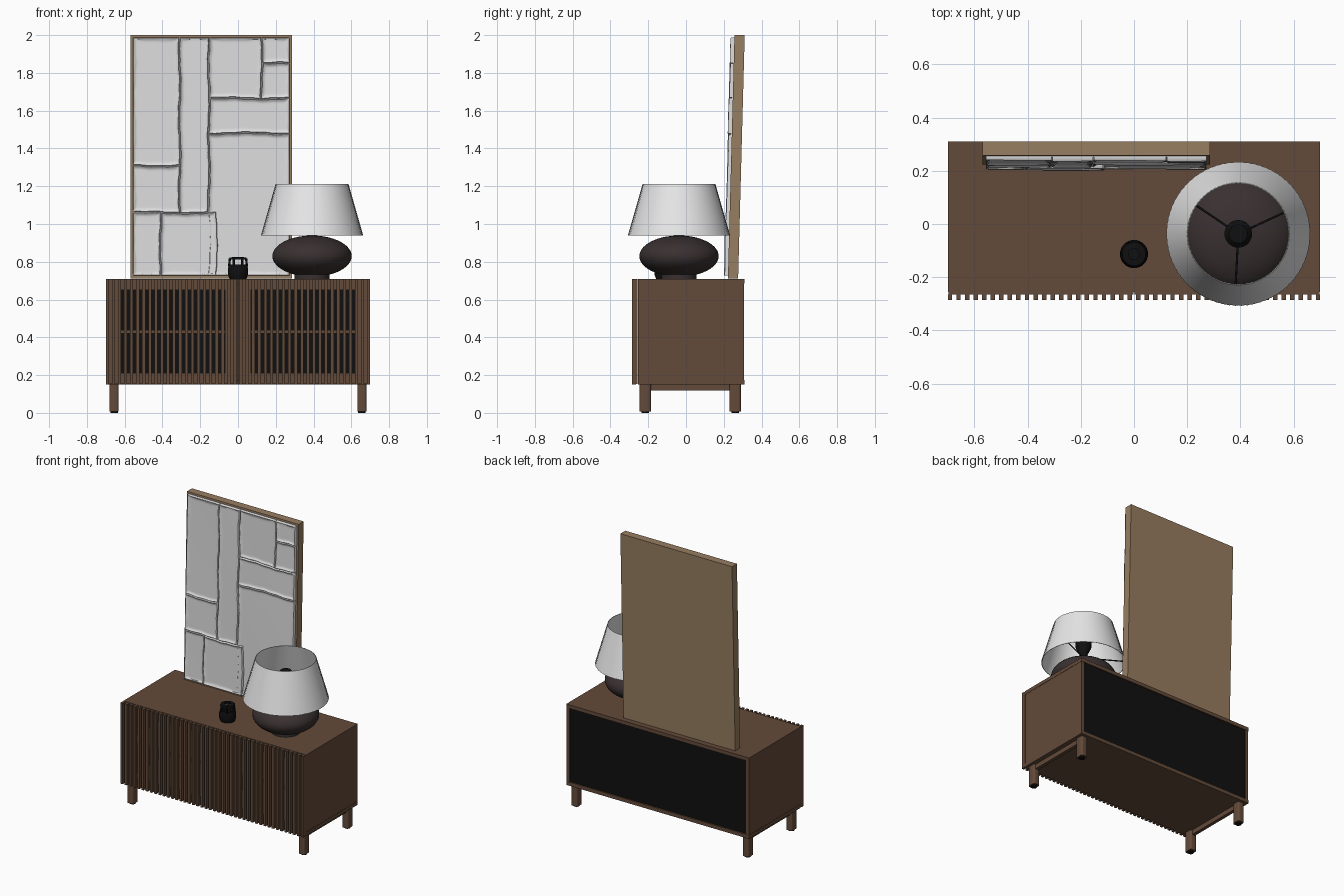
import bpy, bmesh, math
from mathutils import Vector, Matrix

if "Cube" in bpy.data.objects:
    bpy.data.objects.remove(bpy.data.objects["Cube"])

def mat(name, col):
    m = bpy.data.materials.new(name)
    m.diffuse_color = (*col, 1)
    m.use_nodes = True
    m.node_tree.nodes["Principled BSDF"].inputs["Base Color"].default_value = m.diffuse_color
    return m

WALNUT = mat("walnut", (0.125, 0.069, 0.042))
TAN = mat("tan_wood", (0.31, 0.205, 0.12))
BLACK = mat("black", (0.005, 0.005, 0.005))
CANVAS = mat("white_canvas", (0.72, 0.72, 0.72))
SHADE = mat("white_fabric", (0.80, 0.80, 0.80))
CLAY = mat("dark_clay", (0.042, 0.030, 0.030))

def finish(bm, name, material, smooth=None):
    bmesh.ops.recalc_face_normals(bm, faces=bm.faces)
    me = bpy.data.meshes.new(name)
    bm.to_mesh(me)
    bm.free()
    ob = bpy.data.objects.new(name, me)
    bpy.context.collection.objects.link(ob)
    me.materials.append(material)
    if smooth:
        bpy.ops.object.select_all(action='DESELECT')
        ob.select_set(True)
        bpy.context.view_layer.objects.active = ob
        bpy.ops.object.shade_smooth_by_angle(angle=math.radians(smooth))
    return ob

def add_box(bm, x0, x1, y0, y1, z0, z1):
    vs = bmesh.ops.create_cube(bm, size=1)['verts']
    for v in vs:
        v.co = Vector((x1 if v.co.x > 0 else x0, y1 if v.co.y > 0 else y0, z1 if v.co.z > 0 else z0))
    return vs

def boxes(name, material, items):
    bm = bmesh.new()
    for b in items:
        add_box(bm, *b)
    return finish(bm, name, material)

def lathe(name, material, profile, cx, cy, n=64, ripple=0.0, smooth=40):
    bm = bmesh.new()
    rings = []
    for r, z in profile:
        if r < 1e-5:
            rings.append([bm.verts.new((cx, cy, z))] * n)
            continue
        ring = []
        for i in range(n):
            a = 2 * math.pi * i / n
            rr = r + (ripple if i % 2 else -ripple)
            ring.append(bm.verts.new((cx + rr * math.cos(a), cy + rr * math.sin(a), z)))
        rings.append(ring)
    for a, b in zip(rings, rings[1:]):
        for i in range(n):
            j = (i + 1) % n
            vs = list(dict.fromkeys((a[i], a[j], b[j], b[i])))
            if len(vs) > 2:
                bm.faces.new(vs)
    return finish(bm, name, material, smooth)

def add_rod(bm, p, q, r, n=12):
    p, q = Vector(p), Vector(q)
    d = q - p
    m = Matrix.Translation((p + q) / 2) @ d.to_track_quat('Z', 'Y').to_matrix().to_4x4()
    bmesh.ops.create_cone(bm, cap_ends=True, segments=n, radius1=r, radius2=r, depth=d.length, matrix=m)

# --- Cabinet: carcass, shelf, back panel
boxes("cabinet_body", WALNUT, [
    (-0.70, 0.70, -0.255, 0.31, 0.685, 0.71), (-0.70, 0.70, -0.255, 0.31, 0.15, 0.175),
    (-0.698, -0.676, -0.253, 0.308, 0.175, 0.685), (0.676, 0.698, -0.253, 0.308, 0.175, 0.685)])
boxes("cabinet_shelf", WALNUT, [(-0.676, 0.676, -0.235, 0.29, 0.42, 0.44)])
boxes("cabinet_divider", WALNUT, [(-0.011, 0.011, -0.235, 0.29, 0.175, 0.685)])
boxes("back_panel", BLACK, [(-0.676, 0.676, 0.292, 0.302, 0.175, 0.685)])

# --- Doors: open frames behind the vertical slats
for s, side in ((-1, "left"), (1, "right")):
    items = []
    for x0, x1, z0, z1 in ((0.002, 0.07, 0.152, 0.708), (0.635, 0.698, 0.152, 0.708),
                           (0.07, 0.635, 0.152, 0.21), (0.07, 0.635, 0.65, 0.708)):
        items.append((min(s * x0, s * x1), max(s * x0, s * x1), -0.265, -0.2555, z0, z1))
    boxes(side + "_door_frame", WALNUT, items)
N, W = 44, 0.0165
pitch = (1.4 - W) / (N - 1)
boxes("front_slats", WALNUT, [(-0.7 + i * pitch, -0.7 + i * pitch + W, -0.286, -0.265, 0.15, 0.71)
                              for i in range(N)])

# --- Legs, feet and side rails
for s, side in ((-1, "left"), (1, "right")):
    x = s * 0.656
    for y, place in ((-0.216, "front"), (0.26, "back")):
        bm = bmesh.new()
        add_box(bm, x - 0.024, x + 0.024, y - 0.03, y + 0.03, 0.008, 0.15)
        edges = [e for e in bm.edges if abs(e.verts[0].co.z - e.verts[1].co.z) > 0.1]
        bmesh.ops.bevel(bm, geom=edges, offset=0.012, segments=4, affect='EDGES', profile=0.5)
        finish(bm, f"{place}_{side}_leg", WALNUT, 35)
        lathe(f"{place}_{side}_foot_pad", BLACK, [(0, 0), (0.02, 0), (0.02, 0.008), (0, 0.008)], x, y, 20)
    boxes(side + "_leg_rail", WALNUT, [(x - 0.012, x + 0.012, -0.187, 0.231, 0.118, 0.15)])

# --- Leaning picture: tray frame and relief canvas, sheared backwards
def lean(bm):
    for v in bm.verts:
        v.co.y += (v.co.z - 0.712) * 0.027

bm = bmesh.new()
add_box(bm, -0.57, 0.285, 0.222, 0.276, 0.712, 2.0)
lean(bm)
finish(bm, "picture_frame", TAN)
bm = bmesh.new()
add_box(bm, -0.557, 0.273, 0.217, 0.223, 0.727, 1.987)
lean(bm)
finish(bm, "canvas_backing", CANVAS)

def wob(u, k):
    return 0.0035 * math.sin(17 * u + k) + 0.0015 * math.sin(61 * u + 2.3 * k)

def tile(k, x0, x1, z0, z1, lift):
    # puffed sheet with raised lips and slightly wavy edges
    bm = bmesh.new()
    ts = [0, 0.006, 0.014, 0.022, 0.04] + [0.1 + 0.1 * i for i in range(9)]
    def stations(a, b, full):
        size = b - a
        edge = (0, 0.003, 0.007, 0.012, 0.02)
        mid = [0.03 + (size - 0.06) * i / 30 for i in range(31)]
        return [a + t for t in edge] + [a + t for t in mid] + [b - t for t in reversed(edge)]
    xs, zs = stations(x0, x1, ts), stations(z0, z1, ts)
    grid = []
    for i, x in enumerate(xs):
        col = []
        for j, z in enumerate(zs):
            d = min(x - x0, x1 - x, z - z0, z1 - z)
            lip = 0.008 * math.exp(-((d - 0.004) / 0.006) ** 2)
            puff = 0.0015 * math.sin(5 * x + 4 * z + k)
            px = x + wob(z, x * 9) * (-0.557 < x - 0.006 and x + 0.006 < 0.273)
            pz = z + wob(x, z * 9) * (0.735 < z < 1.98)
            col.append(bm.verts.new((px, 0.217 - lift - lip - puff, pz)))
        grid.append(col)
    for i in range(len(xs) - 1):
        for j in range(len(zs) - 1):
            bm.faces.new((grid[i][j], grid[i + 1][j], grid[i + 1][j + 1], grid[i][j + 1]))
    # skirt down to the backing
    rim = [e for e in bm.edges if e.is_boundary]
    new = bmesh.ops.extrude_edge_only(bm, edges=rim)['geom']
    for v in new:
        if isinstance(v, bmesh.types.BMVert):
            v.co.y = 0.2175
    lean(bm)
    finish(bm, f"canvas_panel_{k + 1}", CANVAS, 50)

for k, t in enumerate([
        (-0.557, -0.311, 1.31, 1.987, 0.005), (-0.557, -0.311, 1.062, 1.307, 0.007),
        (-0.307, -0.156, 1.062, 1.987, 0.007), (-0.557, -0.412, 0.727, 1.058, 0.005),
        (-0.408, -0.112, 0.727, 1.058, 0.009), (-0.152, 0.123, 1.667, 1.987, 0.005),
        (0.127, 0.273, 1.852, 1.987, 0.007), (0.127, 0.273, 1.667, 1.848, 0.005),
        (-0.152, 0.273, 1.482, 1.663, 0.008), (-0.152, 0.273, 0.727, 1.478, 0.004)]):
    tile(k, *t)

# --- Table lamp
LX, LY = 0.392, -0.037
body = [(0.0, 0.71), (0.092, 0.71), (0.092, 0.735)]
for i in range(25):
    a = math.radians(-64 + 154 * i / 24)
    body.append((max(0.0, 0.21 * math.cos(a)) if i < 24 else 0.0, 0.83 + 0.109 * math.sin(a)))
lathe("lamp_base", CLAY, body, LX, LY)
lathe("lamp_shade", SHADE, [(0.270, 0.94), (0.192, 1.213), (0.189, 1.213), (0.267, 0.94), (0.270, 0.94)],
      LX, LY, 144, 0.0008, 50)
lathe("lamp_socket", BLACK, [(0, 0.93), (0.03, 0.93), (0.026, 1.0), (0.05, 1.05), (0.052, 1.11),
                             (0.035, 1.13), (0, 1.13)], LX, LY, 32)
bm = bmesh.new()
for deg in (25, 146, 267):
    a = math.radians(deg)
    add_rod(bm, (LX, LY, 0.975), (LX + 0.258 * math.cos(a), LY + 0.258 * math.sin(a), 0.965), 0.004)
finish(bm, "lamp_shade_arms", BLACK, 40)

# --- Small black candle holder: cup, ring and posts
CX, CY = 0.0, -0.113
lathe("candle_cup", BLACK, [(0, 0.71), (0.046, 0.71), (0.053, 0.73), (0.053, 0.765), (0.047, 0.785),
                            (0.04, 0.785), (0.036, 0.76), (0, 0.76)], CX, CY, 32)
lathe("candle_ring", BLACK, [(0.048, 0.812), (0.044, 0.823), (0.02, 0.825), (0.02, 0.815),
                             (0.04, 0.812), (0.048, 0.812)], CX, CY, 32)
bm = bmesh.new()
for i in range(6):
    a = math.radians(60 * i)
    c, s = math.cos(a), math.sin(a)
    add_rod(bm, (CX + 0.047 * c, CY + 0.047 * s, 0.775), (CX + 0.043 * c, CY + 0.043 * s, 0.818), 0.006)
finish(bm, "candle_posts", BLACK, 40)
